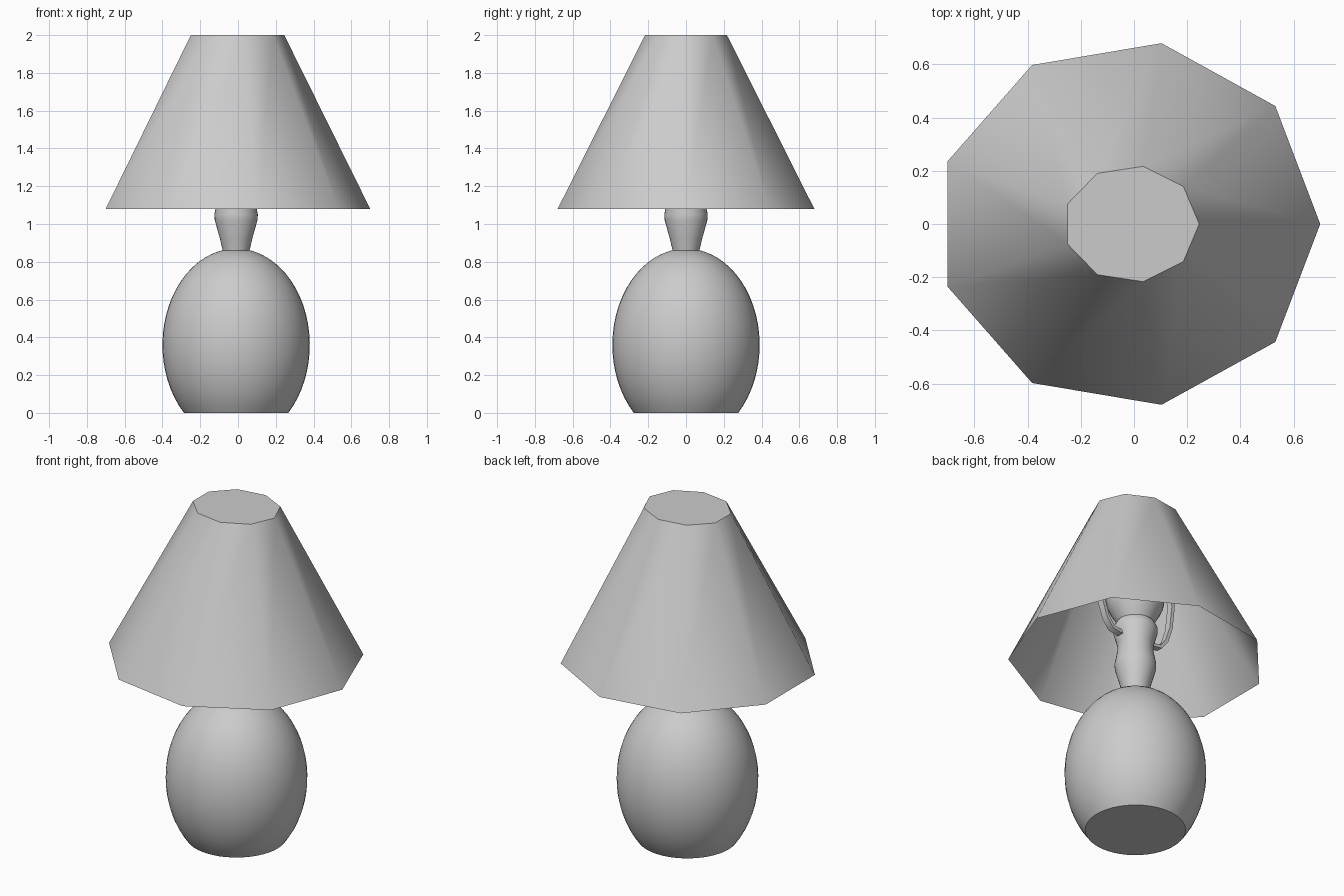
import bpy, bmesh, math
from mathutils import Vector

if "Cube" in bpy.data.objects:
    bpy.data.objects.remove(bpy.data.objects["Cube"], do_unlink=True)

GREY = (0.6, 0.6, 0.6, 1)
grey = bpy.data.materials.new("plain grey")
grey.use_nodes = True
grey.diffuse_color = GREY
grey.node_tree.nodes["Principled BSDF"].inputs["Base Color"].default_value = GREY

CX = -0.01  # axis of the base and fittings


def finish(name, bm, angle=50):
    bmesh.ops.recalc_face_normals(bm, faces=bm.faces)
    mesh = bpy.data.meshes.new(name)
    bm.to_mesh(mesh)
    bm.free()
    obj = bpy.data.objects.new(name, mesh)
    bpy.context.collection.objects.link(obj)
    mesh.materials.append(grey)
    bpy.ops.object.select_all(action="DESELECT")
    obj.select_set(True)
    bpy.context.view_layer.objects.active = obj
    bpy.ops.object.shade_smooth_by_angle(angle=math.radians(angle))
    return obj


def lathe(name, profile, sides=32):
    """Spin (radius, height) points round the lamp axis and cap the ends."""
    bm = bmesh.new()
    rings = []
    for r, z in profile:
        rings.append([bm.verts.new((CX + r * math.cos(a), r * math.sin(a), z))
                      for a in (math.tau * i / sides for i in range(sides))])
    for low, high in zip(rings, rings[1:]):
        for i in range(sides):
            j = (i + 1) % sides
            bm.faces.new((low[i], low[j], high[j], high[i]))
    bm.faces.new(rings[0])
    bm.faces.new(rings[-1])
    return finish(name, bm)


# Egg-shaped base with a flat foot
steps = 22
base = []
for i in range(steps + 1):
    t = math.radians(-44.9 + (82 + 44.9) * i / steps)
    base.append((0.39 * math.cos(t), 0.36 + 0.51 * math.sin(t)))
lathe("base", base, 48)

# Waisted neck and bulb socket
lathe("socket", [(0.07, 0.855), (0.085, 0.92), (0.113, 1.02), (0.115, 1.05),
                 (0.1, 1.13), (0.1, 1.17), (0.122, 1.25), (0.122, 1.28), (0.105, 1.31)])

# Light bulb
lathe("bulb", [(0.09, 1.3), (0.115, 1.34)]
      + [(0.16 * math.cos(a), 1.46 + 0.16 * math.sin(a))
         for a in (math.radians(-30 + 11.5 * i) for i in range(11))])

# Harp: a flat band bent round the bulb, mirrored left to right
half = [(0.1, 1.21), (0.17, 1.22), (0.21, 1.27), (0.24, 1.36), (0.255, 1.5),
        (0.24, 1.66), (0.19, 1.8), (0.1, 1.88), (0, 1.9)]
path = [Vector(p) for p in half] + [Vector((-x, z)) for x, z in half[-2::-1]]
bm = bmesh.new()
loops = []
for i, p in enumerate(path):
    d = (path[min(i + 1, len(path) - 1)] - path[max(i - 1, 0)]).normalized()
    n = Vector((-d.y, d.x)) * 0.01
    loops.append([bm.verts.new((CX + p.x + s * n.x, y, p.y + s * n.y))
                  for s, y in ((-1, -0.02), (1, -0.02), (1, 0.02), (-1, 0.02))])
for a, b in zip(loops, loops[1:]):
    for k in range(4):
        m = (k + 1) % 4
        bm.faces.new((a[k], a[m], b[m], b[k]))
bm.faces.new(loops[0])
bm.faces.new(loops[-1])
finish("harp", bm)

# Rod joining the harp to the top of the shade
lathe("harp_rod", [(0.02, 1.89), (0.02, 1.995)], 12)

# Nine-sided shade, closed on top and open below
bm = bmesh.new()
rims = []
for rx, ry, cx, z in ((0.722, 0.69, -0.022, 1.08), (0.255, 0.22, CX, 2.0)):
    rims.append([bm.verts.new((cx + rx * math.cos(a), ry * math.sin(a), z))
                 for a in (math.tau * i / 9 for i in range(9))])
for i in range(9):
    j = (i + 1) % 9
    bm.faces.new((rims[0][i], rims[0][j], rims[1][j], rims[1][i]))
bm.faces.new(rims[1])
finish("shade", bm)
